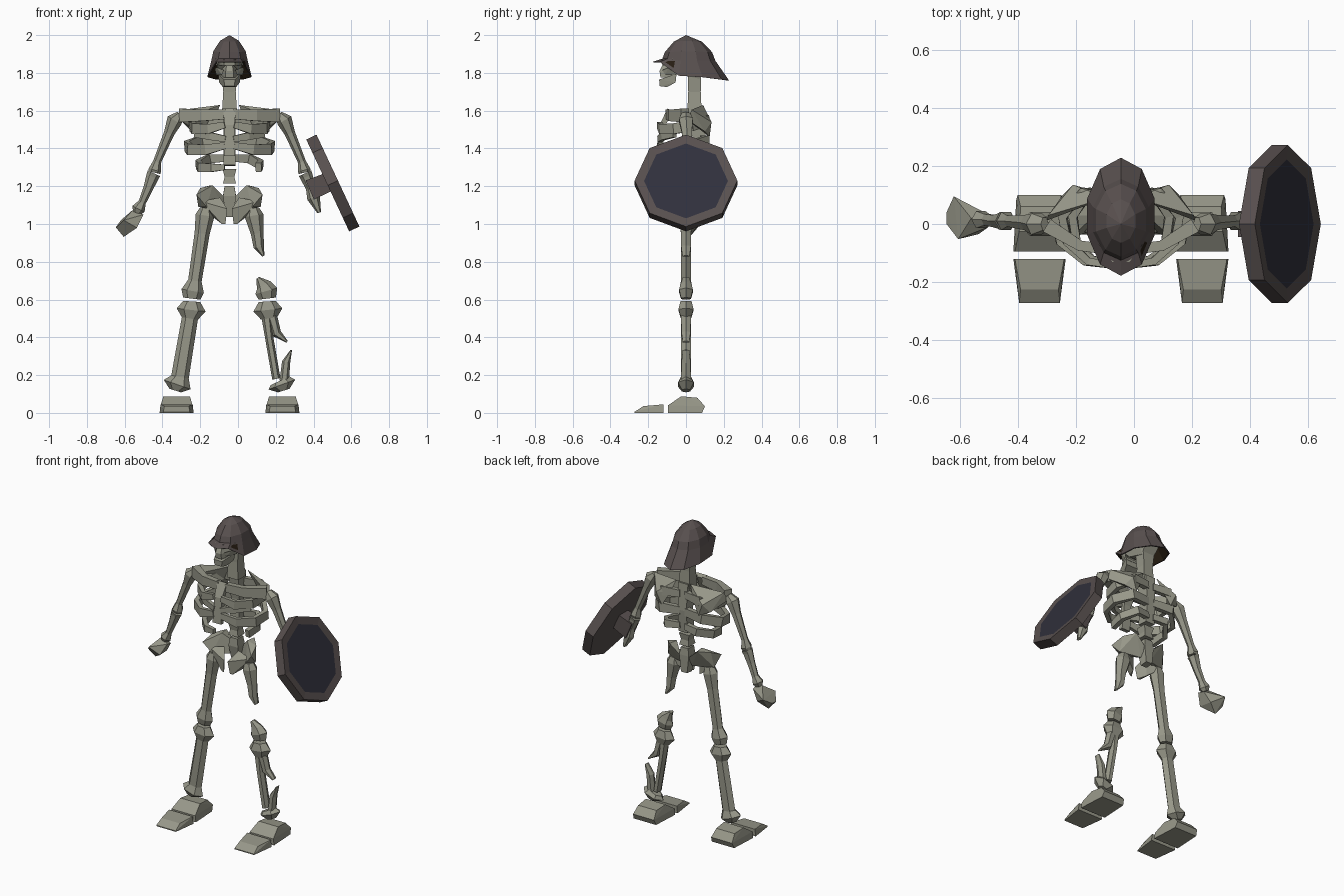
import bpy, bmesh, math
from mathutils import Vector

CX = -0.045          # body centre line
Y, Z = Vector((0, 1, 0)), Vector((0, 0, 1))


def material(name, col):
    m = bpy.data.materials.new(name)
    m.diffuse_color = (*col, 1)
    return m


BONE = material("old bone", (0.31, 0.31, 0.25))
IRON = material("dark iron", (0.098, 0.08, 0.078))
FACE = material("shield face", (0.03, 0.03, 0.045))
LINING = material("helmet lining", (0.02, 0.012, 0.006))


def finish(name, bm, mats, side=1):
    for v in bm.verts:
        v.co.x = CX + side * v.co.x
    bmesh.ops.recalc_face_normals(bm, faces=bm.faces)
    me = bpy.data.meshes.new(name)
    bm.to_mesh(me)
    bm.free()
    for m in mats:
        me.materials.append(m)
    ob = bpy.data.objects.new(name, me)
    bpy.context.collection.objects.link(ob)
    return ob


def hull(name, pts, side=1, mat=BONE):
    bm = bmesh.new()
    for p in pts:
        bm.verts.new(p)
    r = bmesh.ops.convex_hull(bm, input=bm.verts)
    loose = [v for v in bm.verts if not v.link_faces]
    bmesh.ops.delete(bm, geom=loose, context='VERTS')
    return finish(name, bm, [mat], side)


def tube(name, path, side=1, n=6, ref=Y, mat=BONE):
    """Faceted limb along (x, y, z, half width, half depth) stations."""
    bm = bmesh.new()
    P = [Vector(p[:3]) for p in path]
    off, k = (math.pi / 4, math.sqrt(2)) if n == 4 else (0, 1)
    rings = []
    for i, p in enumerate(path):
        t = (P[min(i + 1, len(P) - 1)] - P[max(i - 1, 0)]).normalized()
        u = t.cross(ref).normalized()
        w = u.cross(t)
        rings.append([bm.verts.new(P[i] + k * (u * p[3] * math.cos(off + math.tau * j / n)
                                               + w * p[4] * math.sin(off + math.tau * j / n)))
                      for j in range(n)])
    for a, b in zip(rings, rings[1:]):
        for j in range(n):
            bm.faces.new((a[j], a[(j + 1) % n], b[(j + 1) % n], b[j]))
    bm.faces.new(rings[0])
    bm.faces.new(rings[-1])
    return finish(name, bm, [mat], side)


# Helmet: outer dome, flared rim, then dark lining going back up
def helmet():
    bm = bmesh.new()
    n = 10
    # half width, front y, back y, front z, side z, back z
    spec = [(.052, -.065, .085, 1.965, 1.97, 1.965), (.09, -.112, .138, 1.91, 1.915, 1.91),
            (.101, -.125, .155, 1.875, 1.865, 1.865), (.122, -.178, .228, 1.858, 1.785, 1.76),
            (.114, -.168, .218, 1.855, 1.785, 1.76), (.094, -.115, .145, 1.87, 1.865, 1.865)]
    rings = []
    for rx, yf, yb, zf, zs, zb in spec:
        ring = []
        for j in range(n):
            a = math.tau * j / n
            c = math.cos(a)
            y = (yf + yb) / 2 - c * (yb - yf) / 2
            z = zf if c > 0.7 else zs + (zb - zs) * max(0, -c)
            ring.append(bm.verts.new((rx * math.sin(a), y, z)))
        rings.append(ring)
    top, inner = bm.verts.new((0, .0, 2.0)), bm.verts.new((0, 0, 1.95))
    for i, (a, b) in enumerate(zip(rings, rings[1:])):
        for j in range(n):
            f = bm.faces.new((a[j], a[(j + 1) % n], b[(j + 1) % n], b[j]))
            f.material_index = int(i >= 4)
    for j in range(n):
        bm.faces.new((top, rings[0][j], rings[0][(j + 1) % n]))
        bm.faces.new((inner, rings[-1][j], rings[-1][(j + 1) % n])).material_index = 1
    finish("helmet", bm, [IRON, LINING])


helmet()

# Skull
both = (-1, 1)
hull("cranium", [(s * x, y, z) for s in both for x, y, z in
     [(.07, -.06, 1.9), (.08, .06, 1.88), (.05, .11, 1.83), (.04, .07, 1.77), (.055, -.03, 1.79), (.065, -.09, 1.85)]])
hull("brow", [(s * x, y, z) for s in both for x, y, z in
     [(.075, -.07, 1.875), (.07, -.06, 1.84), (.03, -.13, 1.87), (.03, -.125, 1.84)]])
hull("upper_jaw", [(s * x, y, z) for s in both for x, y, z in
     [(.02, -.14, 1.81), (.022, -.135, 1.775), (.05, -.05, 1.78), (.014, -.12, 1.85), (.05, -.06, 1.81)]])
hull("lower_jaw", [(s * x, y, z) for s in both for x, y, z in
     [(.03, -.142, 1.765), (.025, -.14, 1.73), (.035, -.10, 1.725), (.055, -.055, 1.75), (.06, -.05, 1.795), (.04, -.11, 1.77)]])
for s in both:
    hull("cheekbone", [(.03, -.125, 1.815), (.07, -.09, 1.83), (.078, -.03, 1.82), (.07, -.05, 1.79), (.04, -.11, 1.79)], s)

# Spine and sternum
tube("neck", [(0, .045, 1.79, .042, .035), (0, .045, 1.70, .033, .033), (0, .045, 1.59, .04, .038)], n=4)
tube("upper_spine", [(0, .055, 1.62, .035, .04), (0, .07, 1.45, .03, .035), (0, .06, 1.31, .032, .035)], n=4)
tube("middle_vertebra", [(0, .05, 1.29, .036, .035), (0, .05, 1.25, .026, .028), (0, .05, 1.215, .034, .035)], n=4)
tube("lower_spine", [(0, .05, 1.20, .026, .03), (0, .05, 1.15, .034, .035), (0, .06, 1.04, .022, .025)], n=4)
tube("sternum", [(0, -.085, 1.605, .035, .015), (0, -.125, 1.52, .026, .015), (0, -.14, 1.36, .03, .014)], n=4)

for s in both:
    # Shoulder girdle
    tube("collar_bone", [(.02, -.09, 1.58, .018, .025), (.14, -.075, 1.575, .018, .03), (.255, -.005, 1.575, .025, .036)],
         s, 4, Z)
    hull("shoulder_blade", [(.05, .09, 1.63), (.08, .11, 1.55), (.25, .03, 1.605), (.26, .01, 1.55), (.165, .135, 1.54),
                            (.13, .125, 1.46), (.2, .1, 1.49), (.15, .09, 1.5)], s)
    # Ribs sweep from the spine round to the front
    for i, (w, z, h) in enumerate([(.2, 1.515, .028), (.225, 1.405, .03), (.165, 1.31, .024)]):
        path = [(.02, .09, z + .04, .016, h * .8), (w * .65, .11, z + .035, .015, h), (w, .03, z + .005, .015, h),
                (w * .93, -.06, z - .01, .015, h), (w * .55, -.13, z - .012, .013, h * .9),
                (.025, -.142, z + (.01 if i < 2 else -.01), .012, h * .6)]
        if i == 2 and s == 1:
            path = path[:4]          # snapped lowest rib
        tube("rib", path, s, 4, Z)
    tube("short_rib", [(.02, -.14, 1.45, .012, .016), (.1, -.12, 1.465, .012, .02), (.18, -.06, 1.475, .012, .016)], s, 4, Z)

    # Pelvis halves
    hull("hip_wing", [(.175, -.05, 1.155), (.165, .01, 1.09), (.10, .09, 1.205), (.155, .03, 1.19), (.025, .08, 1.14),
                      (.035, .05, 1.08), (.12, -.03, 1.09), (.09, .03, 1.205)], s)
    hull("hip_front", [(.15, -.02, 1.12), (.12, .03, 1.06), (.012, -.06, 1.08), (.022, -.05, 1.0), (.05, .0, 1.01),
                       (.05, .0, 1.14), (.04, -.045, 1.0)], s)

    # Feet
    hull("heel", [(x, y, z) for y, z, a, b in [(-.095, 0, .19, .37), (-.095, .04, .195, .365), (-.025, .088, .21, .35),
                  (.06, .08, .215, .345), (.10, .035, .205, .355), (.085, 0, .20, .36)] for x in (a, b)], s)
    hull("toes", [(x, y, z) for y, z, a, b in [(-.12, 0, .19, .37), (-.12, .045, .195, .365), (-.225, .036, .215, .345),
                  (-.272, .006, .21, .35), (-.272, 0, .21, .35)] for x in (a, b)], s)

    # Upper arm
    tube("upper_arm", [(.262, 0, 1.582, .018, .025), (.29, 0, 1.55, .042, .042), (.32, .005, 1.48, .028, .03),
                       (.383, .01, 1.33, .021, .022), (.395, .01, 1.285, .034, .036), (.398, .01, 1.272, .032, .03)], s)

# Whole leg
tube("thigh_bone", [(.125, 0, 1.085, .03, .03), (.13, 0, 1.045, .05, .042), (.145, 0, .95, .04, .031), (.183, 0, .7, .036, .03),
                    (.195, 0, .645, .06, .042), (.2, 0, .605, .046, .03)], -1)
KNEE = [(.2, 0, .59, .045, .034), (.203, 0, .545, .077, .046), (.21, 0, .5, .043, .03)]
ANKLE = [(.262, 0, .19, .047, .03), (.277, 0, .15, .075, .048), (.287, 0, .118, .032, .025)]
tube("shin_bone", KNEE + ANKLE, -1)

# Broken leg, ending in splinters
tube("broken_thigh_top", [(.125, 0, 1.085, .03, .03), (.13, 0, 1.045, .05, .042), (.147, 0, .95, .034, .031),
                          (.155, 0, .88, .028, .03), (.18, 0, .83, .006, .022)])
tube("broken_thigh_end", [(.15, 0, .715, .008, .02), (.18, 0, .675, .042, .032), (.195, 0, .645, .06, .042), (.2, 0, .605, .046, .03)])
tube("broken_shin_top", KNEE)
tube("shin_sliver", [(.195, 0, .52, .028, .03), (.21, 0, .4, .022, .03), (.248, 0, .18, .022, .03)])
tube("shin_splinter", [(.225, 0, .51, .028, .03), (.25, 0, .42, .025, .028), (.305, 0, .376, .006, .02)])
tube("ankle_splinter", [(.327, 0, .333, .004, .02), (.3, 0, .27, .022, .028), (.29, 0, .17, .025, .03)])
tube("broken_shin_end", [(.268, 0, .17, .055, .03)] + ANKLE[1:])

# Forearms and the one hand
FORE = [(.4, .01, 1.268, .036, .036), (.408, .01, 1.25, .034, .03), (.43, .01, 1.19, .026, .024), (.462, .015, 1.115, .02, .022)]
tube("forearm", FORE + [(.482, .015, 1.08, .036, .034), (.49, .015, 1.058, .022, .02)], -1)
hull("hand", [(.515, .02, 1.072), (.455, -.01, 1.05), (.46, .035, 1.04), (.49, -.035, .98), (.5, .05, .975), (.56, .02, .932),
              (.6, .04, .985), (.6, .0, .98), (.575, .095, 1.02), (.56, -.052, 1.02)], -1)
tube("shield_forearm", FORE[:3] + [(.445, .01, 1.14, .035, .03), (.475, .01, 1.06, .01, .018)])

# Shield: tilted octagonal disc with an inset dark face, plus arm grip
axis = Vector((.906, 0, .423))
down = Vector((.423, 0, -.906))
bm = bmesh.new()
centre = Vector((.502 - CX, 0, 1.217))
sides = [[bm.verts.new(centre + axis * d + down * (.2685 * math.cos(math.tau * j / 8)) + Y * (.272 * math.sin(math.tau * j / 8)))
          for j in range(8)] for d in (-.03, .03)]
for j in range(8):
    k = (j + 1) % 8
    bm.faces.new((sides[0][j], sides[0][k], sides[1][k], sides[1][j]))
bm.faces.new(sides[0])
front = bm.faces.new(sides[1])
bmesh.ops.recalc_face_normals(bm, faces=bm.faces)
bmesh.ops.inset_region(bm, faces=[front], thickness=.05, depth=-.004)
front.material_index = 1
finish("shield", bm, [IRON, FACE])
tube("shield_grip", [(.425, 0, 1.18, .055, .045), (.53, 0, 1.225, .05, .045)], n=4, mat=IRON)
